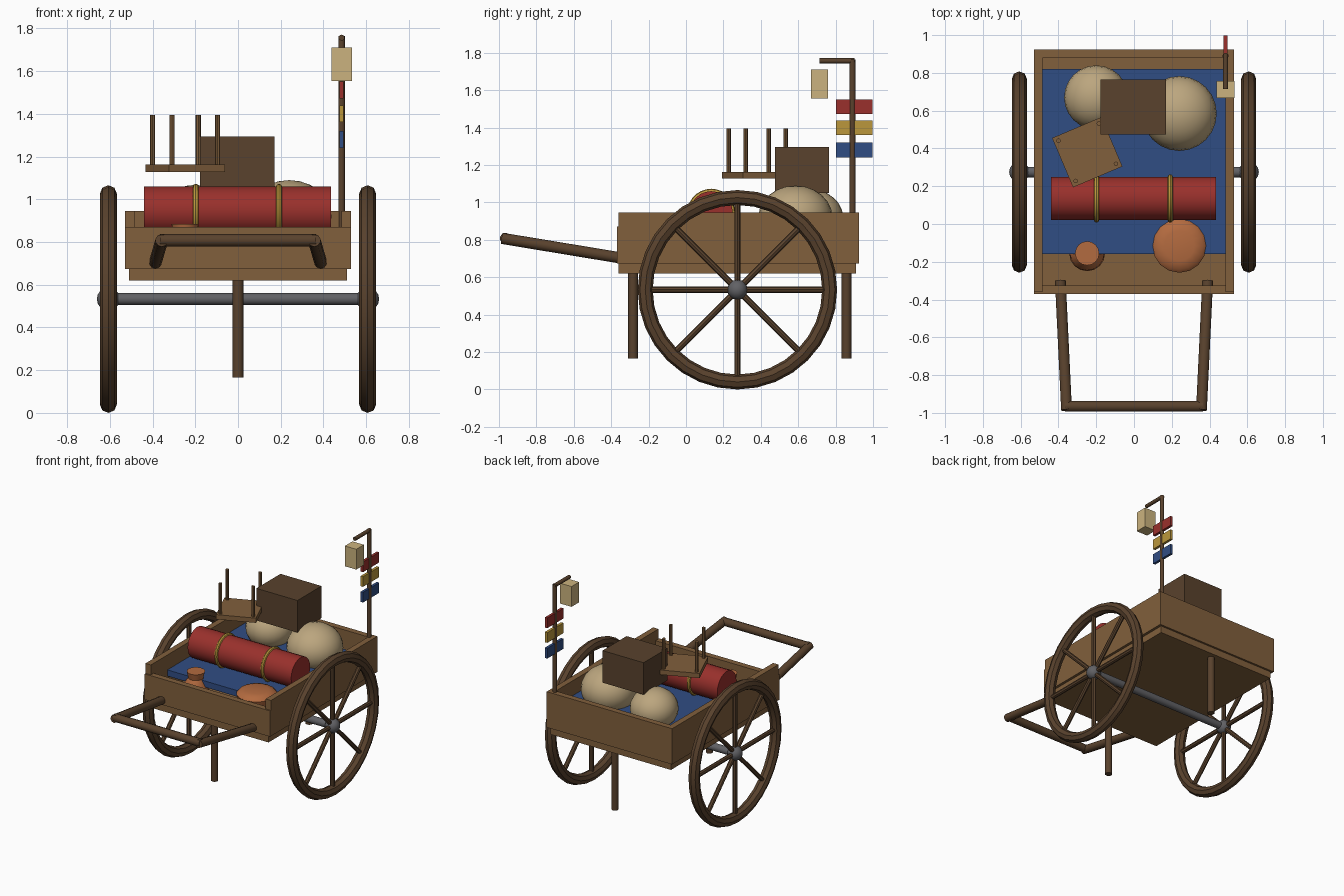
import bpy, bmesh, math
from mathutils import Vector

cube = bpy.data.objects.get("Cube")
if cube:
    bpy.data.objects.remove(cube, do_unlink=True)


def material(name, *rgb):
    m = bpy.data.materials.new(name)
    m.use_nodes = True
    m.diffuse_color = (*rgb, 1)
    m.node_tree.nodes["Principled BSDF"].inputs["Base Color"].default_value = (*rgb, 1)
    return m


PLANK = material("plank wood", 0.22, 0.115, 0.045)
DARK = material("dark wood", 0.1, 0.054, 0.026)
METAL = material("iron grey", 0.12, 0.12, 0.13)
SACK = material("sackcloth", 0.5, 0.38, 0.21)
PAPER = material("lantern paper", 0.6, 0.45, 0.21)
RED = material("red cloth", 0.32, 0.03, 0.025)
GOLD = material("gold cloth", 0.5, 0.31, 0.045)
BLUE = material("blue cloth", 0.03, 0.075, 0.23)
CLAY = material("terracotta", 0.45, 0.145, 0.05)


def finish(name, mat, smooth=True):
    ob = bpy.context.object
    ob.name = name
    ob.data.materials.append(mat)
    if smooth:
        bpy.ops.object.shade_smooth_by_angle(angle=math.radians(40))
    return ob


def box(name, mat, lo, hi, turn=0):
    """Box from its low corner to its high corner."""
    lo, hi = Vector(lo), Vector(hi)
    bpy.ops.mesh.primitive_cube_add(size=1, location=(lo + hi) / 2, rotation=(0, 0, turn))
    bpy.context.object.scale = hi - lo
    return finish(name, mat, False)


def rod(name, mat, a, b, r, sides=10):
    """Cylinder between two points."""
    a, b = Vector(a), Vector(b)
    bpy.ops.mesh.primitive_cylinder_add(
        vertices=sides, radius=r, depth=(b - a).length, location=(a + b) / 2,
        rotation=(b - a).to_track_quat('Z', 'Y').to_euler())
    return finish(name, mat, sides > 8)


def ball(name, mat, loc, r, height=None, segments=20):
    bpy.ops.mesh.primitive_uv_sphere_add(
        segments=segments, ring_count=segments // 2, radius=1, location=loc)
    bpy.context.object.scale = (r, r, height or r)
    return finish(name, mat)


def ring(name, mat, loc, major, minor, segments, sides):
    """Torus around the x direction."""
    bpy.ops.mesh.primitive_torus_add(
        major_radius=major, minor_radius=minor, major_segments=segments,
        minor_segments=sides, location=loc, rotation=(0, math.pi / 2, 0))
    return finish(name, mat)


def lathe(name, mat, loc, profile, sides=16):
    """Closed turned shape from (radius, height) points, bottom to top."""
    bm = bmesh.new()
    rows = []
    for r, z in profile:
        rows.append([bm.verts.new((r * math.cos(i * math.tau / sides),
                                   r * math.sin(i * math.tau / sides), z))
                     for i in range(sides)])
    for low, high in zip(rows, rows[1:]):
        for i in range(sides):
            j = (i + 1) % sides
            bm.faces.new((low[i], low[j], high[j], high[i]))
    bm.faces.new(rows[0][::-1])
    bm.faces.new(rows[-1])
    me = bpy.data.meshes.new(name)
    bm.to_mesh(me)
    bm.free()
    ob = bpy.data.objects.new(name, me)
    ob.location = loc
    bpy.context.collection.objects.link(ob)
    bpy.ops.object.select_all(action='DESELECT')
    ob.select_set(True)
    bpy.context.view_layer.objects.active = ob
    return finish(name, mat)


# Cart body
box("floor", PLANK, (-0.51, -0.36, 0.62), (0.51, 0.91, 0.673))
box("front_board", PLANK, (-0.53, -0.37, 0.673), (0.53, -0.325, 0.87))
box("back_board", PLANK, (-0.53, 0.88, 0.673), (0.53, 0.925, 0.946))
for side, s in (("right", -1), ("left", 1)):
    box(side + "_board", PLANK, (min(s * 0.485, s * 0.53), -0.36, 0.673),
        (max(s * 0.485, s * 0.53), 0.91, 0.946))

# Wheels and axle
WY, WZ, WX = 0.275, 0.533, 0.607
rod("axle", METAL, (-WX, WY, WZ), (WX, WY, WZ), 0.028, 16)
for side, s in (("right", -1), ("left", 1)):
    hub = Vector((s * WX, WY, WZ))
    ring(side + "_rim", DARK, hub, 0.493, 0.04, 32, 8)
    ball(side + "_hub", METAL, hub, 0.054, segments=16)
    for k in range(8):
        a = k * math.pi / 4
        tip = hub + Vector((0, math.cos(a), math.sin(a))) * 0.485
        rod(f"{side}_spoke_{k}", DARK, hub, tip, 0.017, 8)

# Prop legs
for name, y in (("front_leg", -0.283), ("back_leg", 0.858)):
    rod(name, DARK, (0, y, 0.165), (0, y, 0.63), 0.026)

# Pulling handle
for side, s in (("right", -1), ("left", 1)):
    rod(side + "_shaft", DARK, (s * 0.39, -0.3, 0.695), (s * 0.357, -0.985, 0.808), 0.03)
rod("handle_bar", DARK, (-0.365, -0.965, 0.808), (0.365, -0.965, 0.808), 0.03)

# Blue mat, bedroll and straps
box("mat", BLUE, (-0.485, -0.16, 0.785), (0.485, 0.82, 0.832))
rod("bedroll", RED, (-0.44, 0.135, 0.945), (0.435, 0.135, 0.945), 0.115, 24)
for i, x in enumerate((-0.198, 0.192)):
    ring(f"strap_{i}", GOLD, (x, 0.135, 0.945), 0.114, 0.014, 28, 8)

# Sacks and crate
ball("small_sack", SACK, (-0.2, 0.67, 0.92), 0.17, 0.148, 24)
ball("large_sack", SACK, (0.24, 0.585, 0.92), 0.198, 0.17, 24)
box("crate", DARK, (-0.177, 0.475, 1.05), (0.17, 0.765, 1.295))

# Upturned stool
SX, SY, turn = -0.2475, 0.38, math.radians(23)
box("stool_seat", PLANK, (SX - 0.142, SY - 0.142, 1.127), (SX + 0.142, SY + 0.142, 1.163), turn)
for k in range(4):
    a = turn + math.pi / 4 + k * math.pi / 2
    x, y = SX + 0.164 * math.cos(a), SY + 0.164 * math.sin(a)
    rod(f"stool_leg_{k}", PLANK, (x, y, 1.15), (x, y, 1.395), 0.012, 8)

# Clay pots
lathe("jar", CLAY, (-0.248, -0.155, 0),
      [(0.06, 0.674), (0.095, 0.73), (0.09, 0.78), (0.052, 0.835), (0.064, 0.885)])
lathe("bowl", CLAY, (0.24, -0.115, 0),
      [(0.08, 0.674), (0.125, 0.76), (0.143, 0.83), (0.125, 0.85), (0.08, 0.862)])

# Pole with lantern and flags
PX, PY = 0.485, 0.89
rod("pole", DARK, (PX, PY, 0.75), (PX, PY, 1.765), 0.016)
rod("pole_arm", DARK, (PX, 0.715, 1.757), (PX, PY + 0.01, 1.757), 0.014)
box("lantern", PAPER, (0.437, 0.667, 1.555), (0.533, 0.758, 1.71))
for name, mat, z in (("red_flag", RED, 1.512), ("gold_flag", GOLD, 1.4), ("blue_flag", BLUE, 1.28)):
    box(name, mat, (PX - 0.01, 0.802, z - 0.039), (PX + 0.01, 0.997, z + 0.039))
